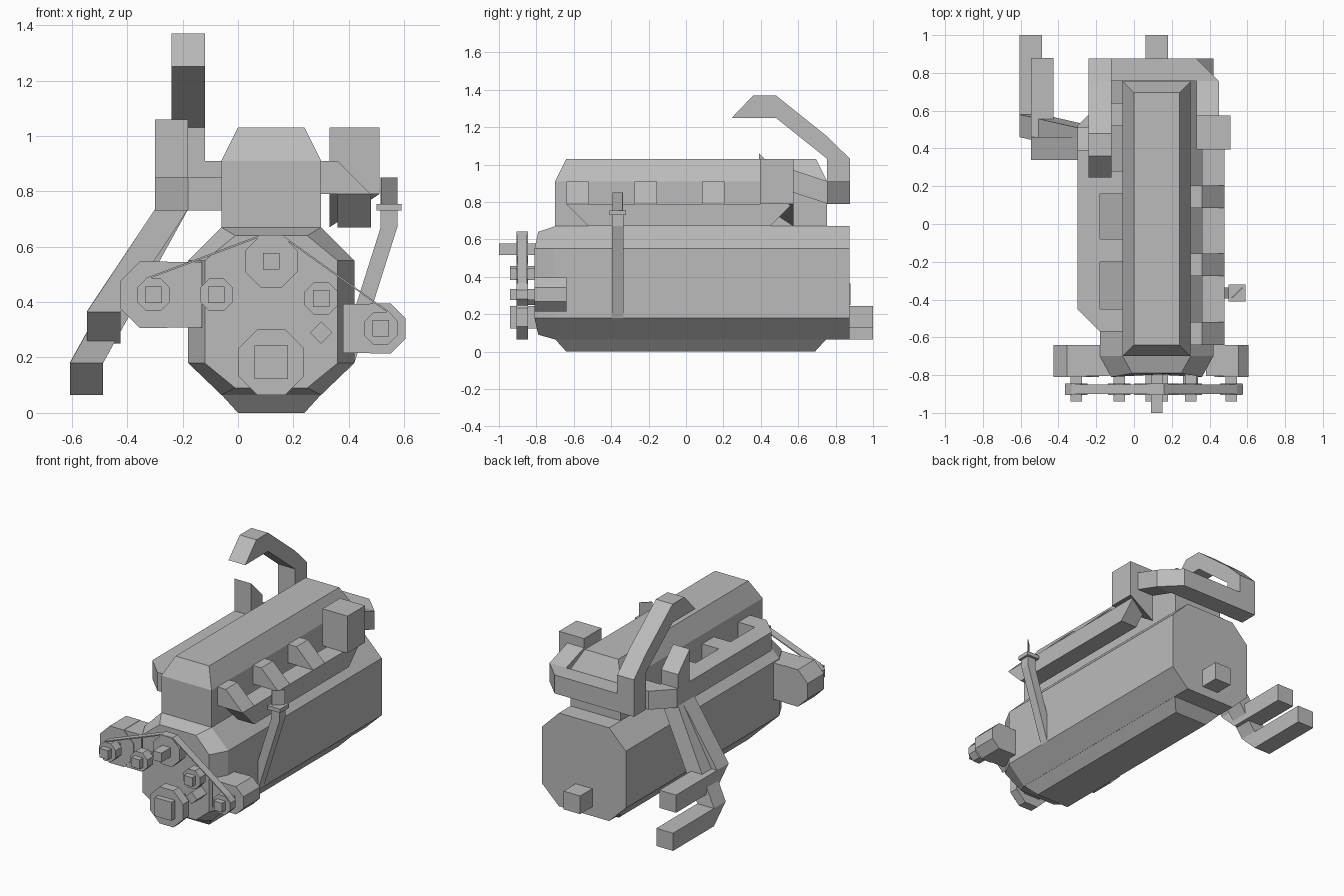
import bpy
import bmesh
import math
from mathutils import Vector

if "Cube" in bpy.data.objects:
    bpy.data.objects.remove(bpy.data.objects["Cube"])

grey = bpy.data.materials.new("engine_grey")
grey.use_nodes = True
grey.diffuse_color = (0.5, 0.5, 0.5, 1)
grey.node_tree.nodes["Principled BSDF"].inputs["Base Color"].default_value = grey.diffuse_color

MID = 0.12  # centre plane of the block


def finish(name, bm):
    bmesh.ops.recalc_face_normals(bm, faces=bm.faces)
    mesh = bpy.data.meshes.new(name)
    bm.to_mesh(mesh)
    bm.free()
    mesh.materials.append(grey)
    obj = bpy.data.objects.new(name, mesh)
    bpy.context.collection.objects.link(obj)
    return obj


def loft(name, rings):
    """Skin a row of equal point rings and cap both ends."""
    bm = bmesh.new()
    rows = [[bm.verts.new(p) for p in ring] for ring in rings]
    count = len(rows[0])
    for a, b in zip(rows, rows[1:]):
        for i in range(count):
            j = (i + 1) % count
            bm.faces.new((a[i], a[j], b[j], b[i]))
    bm.faces.new(rows[0])
    bm.faces.new(rows[-1])
    return finish(name, bm)


def extrude(name, axis, profile, lo, hi):
    """Extrude a 2D profile along an axis: x takes (y,z), y takes (x,z), z takes (x,y)."""
    place = {"x": lambda u, v, t: (t, u, v),
             "y": lambda u, v, t: (u, t, v),
             "z": lambda u, v, t: (u, v, t)}[axis]
    return loft(name, [[place(u, v, t) for u, v in profile] for t in (lo, hi)])


def rect(a0, a1, b0, b1):
    return [(a0, b0), (a1, b0), (a1, b1), (a0, b1)]


def box(name, x0, x1, y0, y1, z0, z1):
    return extrude(name, "z", rect(x0, x1, y0, y1), z0, z1)


def octagon(x, z, r):
    r /= math.cos(math.pi / 8)
    return [(x + r * math.cos((i + 0.5) * math.pi / 4),
             z + r * math.sin((i + 0.5) * math.pi / 4)) for i in range(8)]


def flat_ring(x0, x1, y0, y1, z):
    return [(x, y, z) for x, y in rect(x0, x1, y0, y1)]


# Engine block with a bevelled front cover
def block_ring(side, flat, z0, z1, z2, z3, y_side, y_flat):
    half = [(flat, z0, y_flat), (side, z1, y_side), (side, z2, y_side), (flat, z3, y_flat)]
    right = [(MID + w, y, z) for w, z, y in half]
    left = [(MID - w, y, z) for w, z, y in reversed(half)]
    return right + left


loft("engine_block", [
    block_ring(0.24, 0.13, 0.09, 0.18, 0.55, 0.64, -0.81, -0.79),
    block_ring(0.30, 0.18, 0.065, 0.18, 0.55, 0.67, -0.70, -0.70),
    block_ring(0.30, 0.18, 0.065, 0.18, 0.55, 0.67, 0.875, 0.875)])

# Oil pan and cylinder head with tapered valve cover
loft("oil_pan", [flat_ring(0, 0.24, -0.64, 0.69, 0),
                 flat_ring(-0.06, 0.30, -0.70, 0.75, 0.066)])
loft("cylinder_head", [flat_ring(-0.06, 0.30, -0.70, 0.755, 0.66),
                       flat_ring(-0.06, 0.30, -0.70, 0.755, 0.91),
                       flat_ring(0, 0.24, -0.64, 0.695, 1.03)])

# Intake side: log, sloped runners, plenum box
extrude("intake_log", "x", [(-0.64, 0.79), (-0.52, 0.67), (0.45, 0.67), (0.57, 0.79)], 0.36, 0.48)
for y in (-0.64, -0.275, 0.085):
    extrude("intake_runner", "y",
            [(0.29, 0.79), (0.48, 0.79), (0.36, 0.91), (0.29, 0.91)], y, y + 0.12)
plenum = box("plenum_box", 0.33, 0.51, 0.395, 0.575, 0.79, 1.03)
for v in plenum.data.vertices:  # one lower corner reaches down to the log
    if v.co.z < 0.8 and v.co.x < 0.4 and v.co.y > 0.5:
        v.co.z = 0.67

# Crossover pipe round the back of the head
loft("crossover_pipe", [
    [(x, 0.56, z) for x, z in rect(0.33, 0.45, 0.855, 0.975)],
    [(x, 0.757, z) for x, z in rect(0.33, 0.45, 0.79, 0.91)],
    [(0.33, y, z) for y, z in ((0.757, 0.79), (0.877, 0.79), (0.877, 0.91), (0.757, 0.91))],
    [(-0.14, y, z) for y, z in ((0.757, 0.79), (0.877, 0.79), (0.877, 0.91), (0.757, 0.91))]])

# Hooked air intake pipe
extrude("air_intake_pipe", "x",
        [(0.877, 0.79), (0.877, 1.03), (0.755, 1.15), (0.48, 1.37), (0.36, 1.37),
         (0.245, 1.25), (0.48, 1.25), (0.755, 1.03), (0.755, 0.79)], -0.24, -0.12)

# Exhaust manifold with four runners
extrude("exhaust_manifold", "z",
        [(-0.30, -0.45), (-0.18, -0.57), (-0.05, -0.57), (-0.05, -0.45), (-0.18, -0.45),
         (-0.18, 0.52), (-0.05, 0.52), (-0.05, 0.64), (-0.18, 0.64), (-0.30, 0.52)], 0.73, 0.85)
for y in (-0.20, 0.16):
    box("exhaust_runner", -0.19, -0.05, y, y + 0.12, 0.73, 0.85)
extrude("exhaust_riser", "x", [(0.39, 0.73), (0.51, 0.73), (0.51, 0.94), (0.39, 1.06)], -0.30, -0.18)


# Two downpipes with hinged elbows
def downpipe(name, y_top, x, y, z, end):
    elbow = [(x, y + 0.12, z), (x + 0.12, y + 0.12, z),
             (x + 0.12, y + 0.12, z - 0.115), (x, y + 0.12, z - 0.115)]
    start = [(-0.30, y_top + 0.12, 0.735), (-0.18, y_top + 0.12, 0.735),
             (-0.18, y_top, 0.735), (-0.30, y_top, 0.735)]
    arrive = [(x, y + 0.12, z + 0.002), (x + 0.12, y + 0.12, z + 0.002), (x + 0.12, y, z), (x, y, z)]
    loft(name, [start, arrive, elbow, [(px, end, pz) for px, _, pz in elbow]])


downpipe("upper_downpipe", 0.34, -0.545, 0.34, 0.365, 0.88)
downpipe("lower_downpipe", 0.39, -0.607, 0.46, 0.18, 1.0)

# Dipstick tube, collar and handle
loft("dipstick_tube", [flat_ring(x, x + 0.06, -0.395, -0.335, z)
                       for x, z in ((0.36, 0.18), (0.515, 0.67), (0.515, 0.735))])
box("dipstick_collar", 0.50, 0.59, -0.41, -0.32, 0.73, 0.755)
extrude("dipstick_handle", "z",
        [(0.515, -0.39), (0.519, -0.394), (0.576, -0.34), (0.572, -0.336)], 0.755, 0.85)

# Alternator and power pump bodies with brackets
extrude("alternator", "y", octagon(-0.305, 0.427, 0.12), -0.81, -0.64)
box("alternator_bracket", -0.305, -0.13, -0.805, -0.64, 0.309, 0.545)
extrude("power_pump", "y", octagon(0.515, 0.305, 0.09), -0.81, -0.64)
box("power_pump_bracket", 0.38, 0.515, -0.805, -0.64, 0.217, 0.393)

# Pulleys on square shafts: name, x, z, radius, half shaft, shaft tip
for name, x, z, r, h, tip in (
        ("alternator", -0.305, 0.427, 0.06, 0.03, -0.94),
        ("idler", -0.078, 0.427, 0.06, 0.03, -0.94),
        ("water_pump", MID, 0.547, 0.094, 0.03, -1.0),
        ("guide", 0.30, 0.413, 0.06, 0.03, -0.94),
        ("crank", MID, 0.183, 0.119, 0.06, -0.94),
        ("power_pump", 0.515, 0.305, 0.06, 0.03, -0.94)):
    extrude(name + "_pulley", "y", octagon(x, z, r), -0.905, -0.845)
    extrude(name + "_shaft", "y", rect(x - h, x + h, z - h, z + h), tip, -0.79)
extrude("tensioner", "y", [(0.26, 0.29), (0.30, 0.25), (0.34, 0.29), (0.30, 0.33)], -0.905, -0.79)

# Thin drive belt over the upper pulleys
path = [(-0.36, 0.455), (-0.33, 0.488), (0.08, 0.642), (0.16, 0.642), (0.545, 0.366), (0.577, 0.33)]
extrude("drive_belt", "y", path + [(x, z - 0.007) for x, z in reversed(path)], -0.90, -0.85)

# Output shaft stub at the rear
box("output_shaft", 0.06, 0.18, 0.86, 1.0, 0.125, 0.243)
